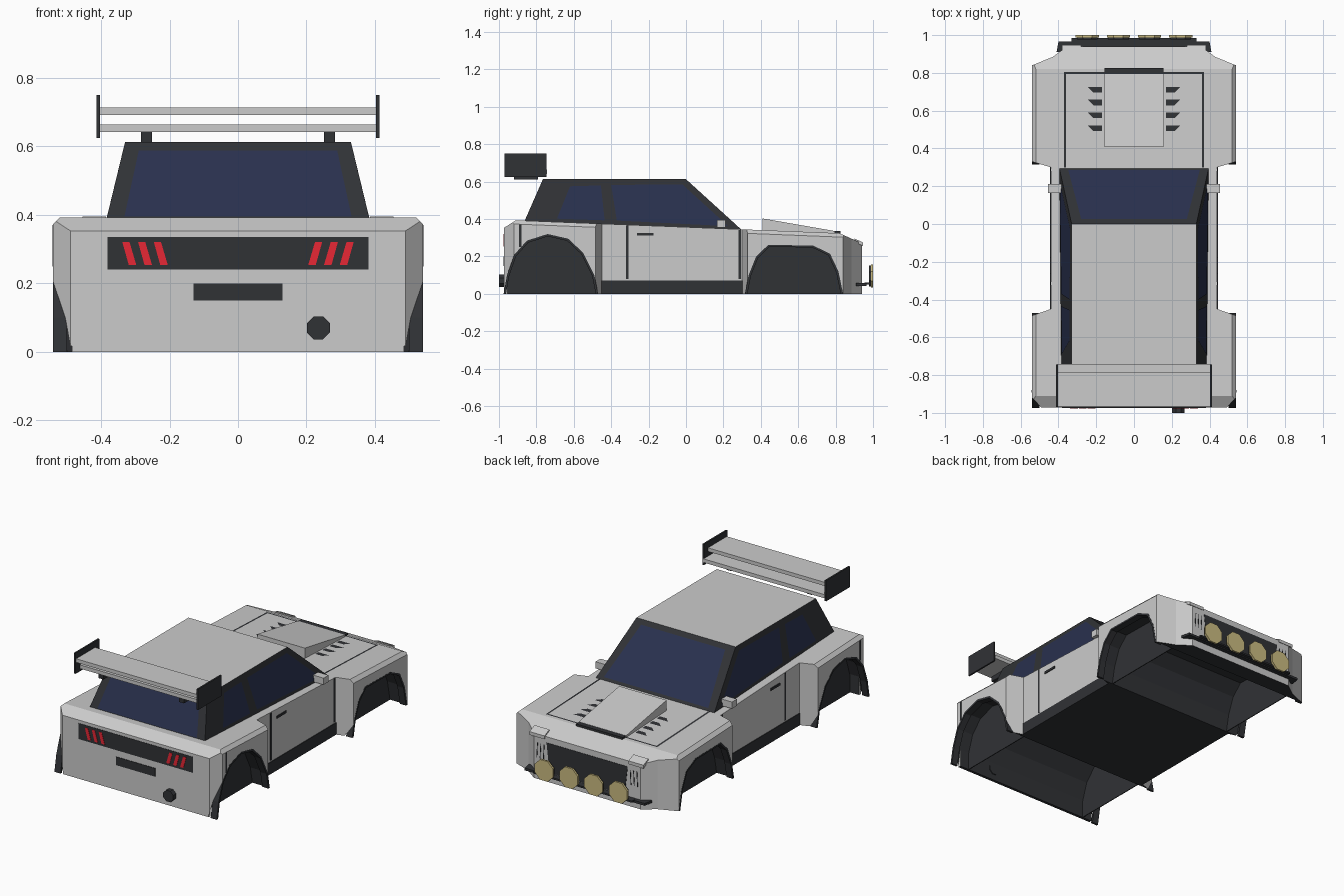
import bpy, bmesh, math
from mathutils import Vector

if "Cube" in bpy.data.objects:
    bpy.data.objects.remove(bpy.data.objects["Cube"])


def mat(name, c):
    m = bpy.data.materials.new(name)
    m.diffuse_color = (*c, 1)
    m.use_nodes = True
    m.node_tree.nodes["Principled BSDF"].inputs["Base Color"].default_value = m.diffuse_color
    return m


PAINT = mat("paint", (0.82, 0.82, 0.79))
DARK = mat("dark_trim", (0.03, 0.032, 0.036))
GLASS = mat("glass", (0.022, 0.03, 0.075))
RED = mat("tail_red", (0.8, 0.02, 0.035))
GOLD = mat("lamp_gold", (0.6, 0.5, 0.22))


def finish(name, bm, m):
    bmesh.ops.recalc_face_normals(bm, faces=bm.faces)
    me = bpy.data.meshes.new(name)
    bm.to_mesh(me)
    bm.free()
    ob = bpy.data.objects.new(name, me)
    bpy.context.collection.objects.link(ob)
    me.materials.append(m)
    return ob


def place(axis, u, v, w):
    return {'X': (w, u, v), 'Y': (u, w, v), 'Z': (u, v, w)}[axis]


def add_prism(bm, pts, axis, a, b):
    lo = [bm.verts.new(place(axis, u, v, a)) for u, v in pts]
    hi = [bm.verts.new(place(axis, u, v, b)) for u, v in pts]
    bm.faces.new(lo)
    bm.faces.new(hi)
    n = len(pts)
    for i in range(n):
        j = (i + 1) % n
        bm.faces.new((lo[i], lo[j], hi[j], hi[i]))


def mirrored(bm):
    g = bmesh.ops.duplicate(bm, geom=bm.verts[:] + bm.edges[:] + bm.faces[:])
    for e in g["geom"]:
        if isinstance(e, bmesh.types.BMVert):
            e.co.x = -e.co.x


def prism(name, pts, axis, a, b, m, mirror=False):
    bm = bmesh.new()
    add_prism(bm, pts, axis, a, b)
    if mirror:
        mirrored(bm)
    return finish(name, bm, m)


def box(name, x, y, z, m, mirror=False):
    pts = [(y[0], z[0]), (y[1], z[0]), (y[1], z[1]), (y[0], z[1])]
    return prism(name, pts, 'X', x[0], x[1], m, mirror)


def sheet(name, pts, m, mirror=False):
    bm = bmesh.new()
    bm.faces.new([bm.verts.new(p) for p in pts])
    if mirror:
        mirrored(bm)
    return finish(name, bm, m)


def deck(y):  # height of the sloping body top
    return 0.393 - 0.0397 * (y + 0.91)


# wheel arch profiles (y, z)
REAR = [(-0.975, 0), (-0.957, 0.1), (-0.918, 0.21), (-0.85, 0.285), (-0.74, 0.32),
        (-0.63, 0.295), (-0.55, 0.22), (-0.49, 0.1), (-0.47, 0)]
FRONT = [(0.315, 0), (0.335, 0.1), (0.375, 0.2), (0.44, 0.262), (0.68, 0.258),
         (0.77, 0.215), (0.815, 0.12), (0.84, 0)]


def arch_cut(p):
    return [(p[0][0] - 0.01, -0.05)] + p + [(p[-1][0] + 0.01, -0.05)]


# body: plan outline trimmed by the sloping top planes
half = [(0.355, 0.94), (0.43, 0.885), (0.54, 0.84), (0.54, 0.33), (0.44, 0.30),
        (0.44, -0.45), (0.54, -0.485), (0.54, -0.92), (0.49, -0.972)]
bm = bmesh.new()
add_prism(bm, half + [(-x, y) for x, y in reversed(half)], 'Z', 0, 0.6)
for co, no in [((0, -0.91, 0.393), (0, 0.0397, 1)),
               ((0, -0.91, 0.393), (0, -0.038, 0.06)),
               ((0, 0.82, deck(0.82)), (0, 0.054, 0.12)),
               ((0.54, -0.91, 0.373), (1, 0.04, 1)),
               ((-0.54, -0.91, 0.373), (-1, 0.04, 1))]:
    bmesh.ops.bisect_plane(bm, geom=bm.verts[:] + bm.edges[:] + bm.faces[:], plane_co=co,
                           plane_no=Vector(no).normalized(), clear_outer=True)
    bmesh.ops.holes_fill(bm, edges=[e for e in bm.edges if e.is_boundary], sides=0)
body = finish("body_shell", bm, PAINT)
body.data.materials.append(DARK)

# wheel wells cut through the body, leaving the rear wall standing
clip = [(-0.955, -0.05), (-0.955, 0.11)] + arch_cut(REAR)[3:]
cutters = [prism("cut", clip, 'X', -0.486, 0.486, DARK),
           prism("cut", arch_cut(FRONT), 'X', -0.6, 0.6, DARK),
           prism("cut", arch_cut(REAR), 'X', 0.485, 0.6, DARK),
           prism("cut", arch_cut(REAR), 'X', -0.6, -0.485, DARK)]
bpy.context.view_layer.objects.active = body
for c in cutters:
    md = body.modifiers.new("well", 'BOOLEAN')
    md.operation, md.solver, md.object = 'DIFFERENCE', 'EXACT', c
    bpy.ops.object.modifier_apply(modifier=md.name)
    bpy.data.objects.remove(c)
for f in body.data.polygons:
    inside = f.normal.y > 0.5 and f.center.y < -0.9 and f.normal.z < 0.1
    f.material_index = 1 if f.normal.z < -0.05 or inside else 0

# inner well walls and arch lips
for nm, p in (("rear", REAR), ("front", FRONT)):
    wall = [(max(y, -0.955), z) for y, z in p]
    prism(nm + "_well_wall", wall, 'X', 0.42, 0.425, DARK, True)
    cy = (p[0][0] + p[-1][0]) / 2
    inner = [(cy + (y - cy) * 0.95, z * 0.96) for y, z in p]
    prism(nm + "_arch_lip", p + inner[::-1], 'X', 0.5, 0.541, DARK, True)

# sills, door seams and handles
box("sill", (0.43, 0.444), (-0.455, 0.305), (0, 0.072), DARK, True)
box("door_seam_rear", (0.43, 0.442), (-0.322, -0.308), (0.08, 0.365), DARK, True)
box("door_seam_front", (0.43, 0.442), (0.28, 0.294), (0.08, 0.342), DARK, True)
box("door_handle", (0.43, 0.445), (-0.262, -0.175), (0.312, 0.326), DARK, True)
box("quarter_seam", (0.53, 0.542), (-0.892, -0.88), (0.25, 0.37), DARK, True)
box("mirror", (0.385, 0.455), (0.165, 0.212), (0.355, 0.395), PAINT, True)

# cabin with painted roof
bm = bmesh.new()
ring = [[bm.verts.new(v) for v in r] for r in (
    [(-0.385, -0.865, 0.385), (0.385, -0.865, 0.385), (0.396, 0.3, 0.34), (-0.396, 0.3, 0.34)],
    [(-0.33, -0.765, 0.613), (0.33, -0.765, 0.613), (0.33, 0, 0.613), (-0.33, 0, 0.613)])]
for r in ring:
    bm.faces.new(r)
for i in range(4):
    j = (i + 1) % 4
    bm.faces.new((ring[0][i], ring[0][j], ring[1][j], ring[1][i]))
cabin = finish("cabin", bm, DARK)
cabin.data.materials.append(PAINT)
for f in cabin.data.polygons:
    f.material_index = int(f.normal.z > 0.9)

# windows laid just over the cabin faces
for nm, q in (("front_window", [(-0.4, 0.582), (-0.02, 0.586), (0.225, 0.362), (-0.37, 0.392)]),
              ("rear_window", [(-0.62, 0.575), (-0.455, 0.58), (-0.435, 0.393), (-0.69, 0.402)])):
    sheet(nm, [(0.333 + (0.613 - z) * 0.24, y, z) for y, z in q], GLASS, True)
sheet("windshield", [(x, 0.304 - (z - 0.34) * 1.099, z + 0.002) for x, z in
                     ((-0.348, 0.357), (0.348, 0.357), (0.28, 0.592), (-0.28, 0.592))], GLASS)
sheet("back_window", [(x, -0.869 + (z - 0.385) * 0.4386, z) for x, z in
                      ((-0.332, 0.395), (0.332, 0.395), (0.29, 0.588), (-0.29, 0.588))], GLASS)

# rear spoiler
box("spoiler_end_plate", (0.403, 0.413), (-0.97, -0.745), (0.625, 0.75), DARK, True)
box("spoiler_upper_blade", (-0.405, 0.405), (-0.965, -0.785), (0.692, 0.714), PAINT)
box("spoiler_lower_blade", (-0.405, 0.405), (-0.93, -0.742), (0.642, 0.664), PAINT)
box("spoiler_post", (0.252, 0.284), (-0.92, -0.79), (0.612, 0.645), DARK, True)

# tail panel, lamps, plate recess and exhaust
box("tail_panel", (-0.382, 0.382), (-0.974, -0.96), (0.24, 0.335), DARK)
for i in range(3):
    x = 0.205 + 0.046 * i
    prism("tail_lamp", [(x, 0.253), (x + 0.022, 0.253), (x + 0.041, 0.321), (x + 0.02, 0.321)],
          'Y', -0.976, -0.97, RED, True)
box("plate_panel", (-0.13, 0.13), (-0.975, -0.96), (0.15, 0.2), DARK)


def octagon(cx, cz, r):
    return [(cx + r * math.cos(math.pi * (k + .5) / 4), cz + r * math.sin(math.pi * (k + .5) / 4))
            for k in range(8)]


prism("exhaust", octagon(0.235, 0.07, 0.036), 'Y', -1.0, -0.95, DARK)


# hood seams, scoop and vents
def top(x, y):
    return (x, y, deck(y) + 0.003)


sheet("hood_side_seam", [top(0.36, 0.3), top(0.371, 0.3), top(0.371, 0.805), top(0.36, 0.805)], DARK, True)
sheet("hood_front_seam", [top(-0.37, 0.795), top(0.37, 0.795), top(0.37, 0.805), top(-0.37, 0.805)], DARK)
prism("hood_scoop", [(0.41, 0.33), (0.41, 0.403), (0.795, 0.336), (0.795, 0.318)], 'X', -0.158, 0.158, PAINT)
box("scoop_intake", (-0.155, 0.155), (0.795, 0.825), (0.32, 0.335), DARK)
for y in (0.71, 0.643, 0.575, 0.507):
    sheet("hood_vent", [top(0.17, y + 0.015), top(0.245, y + 0.015), top(0.215, y - 0.015),
                        top(0.17, y - 0.015)], DARK, True)

# nose: grille, headlamp slats, brows, bumper bar and lamps
prism("grille", [(-0.25, 0.06), (0.25, 0.06), (0.27, 0.235), (-0.27, 0.235)], 'Y', 0.93, 0.942, DARK)
for i in range(3):
    x = 0.29 + 0.022 * i
    prism("headlamp_slat", [(x, 0.13), (x + 0.004, 0.13), (x - 0.001, 0.22), (x - 0.005, 0.22)],
          'Y', 0.935, 0.942, DARK, True)
prism("headlamp_brow", [(0.9, 0.28), (0.947, 0.255), (0.947, 0.275), (0.9, 0.296)],
      'X', 0.28, 0.38, PAINT, True)
prism("bumper_bar", [(-0.41, 0.91), (0.41, 0.91), (0.4, 0.965), (-0.4, 0.965)], 'Z', 0.043, 0.057, DARK)
box("lamp_rail", (-0.33, 0.33), (0.955, 0.985), (0.05, 0.06), DARK)
for x in (0.0825, 0.2475):
    prism("lamp_housing", octagon(x, 0.095, 0.06), 'Y', 0.978, 0.991, DARK, True)
    prism("lamp_lens", octagon(x, 0.095, 0.066), 'Y', 0.988, 1.0, GOLD, True)
